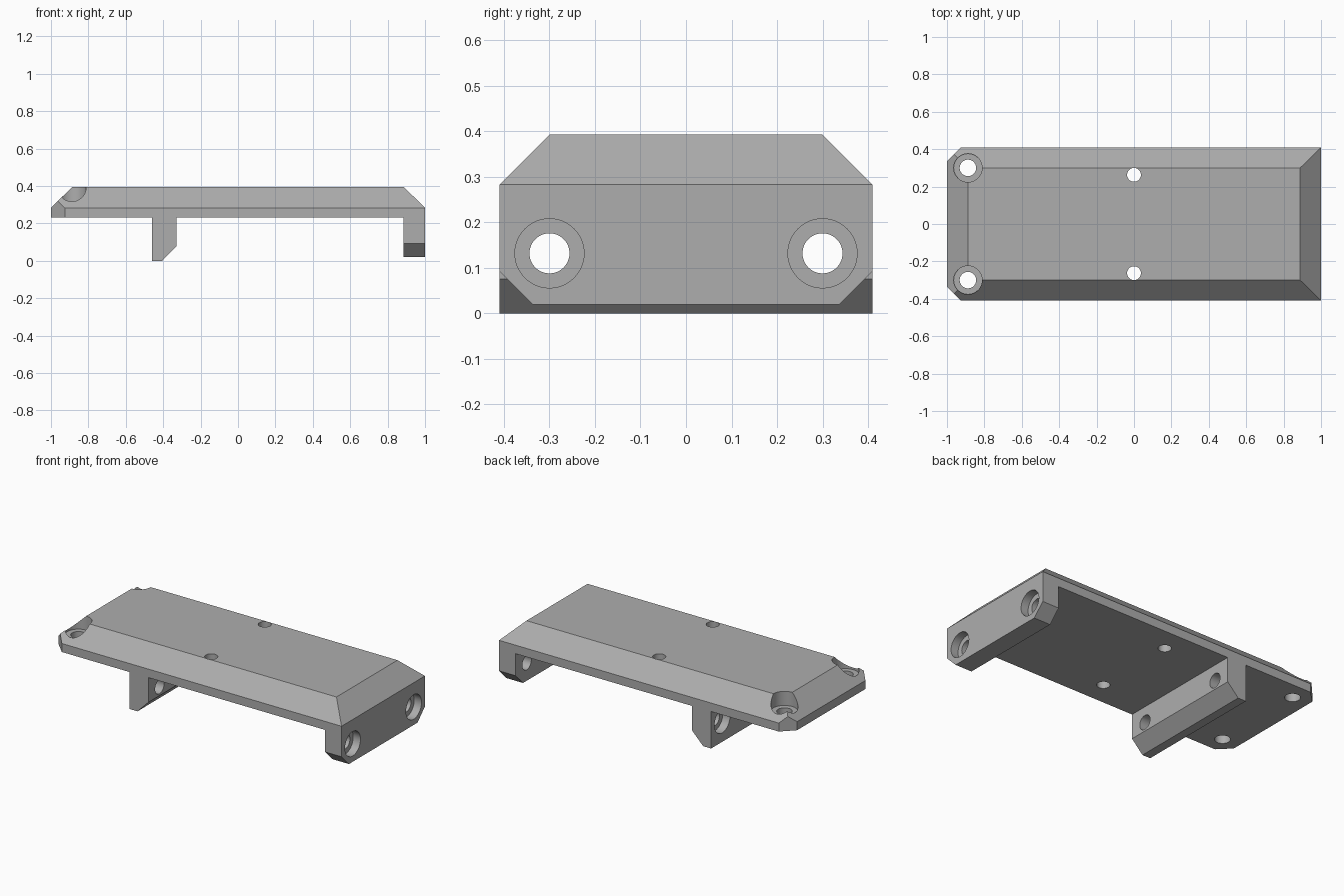
import bpy
import bmesh
from mathutils import Matrix, Vector

cube = bpy.data.objects.get("Cube")
if cube:
    bpy.data.objects.remove(cube, do_unlink=True)

grey = bpy.data.materials.new("plain grey")
grey.use_nodes = True
GREY = (0.42, 0.42, 0.42, 1)
grey.diffuse_color = GREY
grey.node_tree.nodes["Principled BSDF"].inputs["Base Color"].default_value = GREY

HALF_Y = 0.41
HOLE, BORE = 0.044, 0.076


def finish(name, bm):
    """Turn a bmesh into a named grey object."""
    bmesh.ops.recalc_face_normals(bm, faces=bm.faces[:])
    mesh = bpy.data.meshes.new(name)
    bm.to_mesh(mesh)
    bm.free()
    mesh.materials.append(grey)
    obj = bpy.data.objects.new(name, mesh)
    bpy.context.collection.objects.link(obj)
    return obj


def prism(name, outline, direction):
    """Extrude a flat outline along a direction."""
    bm = bmesh.new()
    face = bm.faces.new([bm.verts.new(p) for p in outline])
    moved = bmesh.ops.extrude_face_region(bm, geom=[face])["geom"]
    verts = [v for v in moved if isinstance(v, bmesh.types.BMVert)]
    bmesh.ops.translate(bm, verts=verts, vec=direction)
    return finish(name, bm)


def drill(target, radius, start, end):
    """Cut a round hole between two points."""
    start, end = Vector(start), Vector(end)
    axis = end - start
    bm = bmesh.new()
    turn = axis.to_track_quat('Z', 'Y').to_matrix().to_4x4()
    bmesh.ops.create_cone(bm, cap_ends=True, segments=48, radius1=radius, radius2=radius,
                          depth=axis.length,
                          matrix=Matrix.Translation((start + end) / 2) @ turn)
    cutter = finish("hole_cutter", bm)
    cutter.hide_render = True
    cutter.hide_viewport = True
    cut = target.modifiers.new("hole", 'BOOLEAN')
    cut.operation = 'DIFFERENCE'
    cut.solver = 'EXACT'
    cut.object = cutter


# Top plate: straight rim, sloped shoulders and two clipped corners
bm = bmesh.new()
rings = [[bm.verts.new((sx * x, sy * y, z))
          for sx, sy in ((-1, -1), (1, -1), (1, 1), (-1, 1))]
         for x, y, z in ((1, HALF_Y, 0.23), (1, HALF_Y, 0.283), (0.888, 0.3, 0.393))]
bm.faces.new(rings[0])
bm.faces.new(rings[-1])
for low, high in zip(rings, rings[1:]):
    for i in range(4):
        j = (i + 1) % 4
        bm.faces.new((low[i], low[j], high[j], high[i]))
for side in (-1, 1):
    cut = bmesh.ops.bisect_plane(bm, geom=bm.verts[:] + bm.edges[:] + bm.faces[:],
                                 plane_co=(-1, side * 0.336, 0), plane_no=(-1, side, 0),
                                 clear_outer=True)
    edges = [e for e in cut["geom_cut"] if isinstance(e, bmesh.types.BMEdge)]
    bmesh.ops.holes_fill(bm, edges=edges)
plate = finish("top_plate", bm)

# End leg: block with clipped lower corners
end_leg = prism("end_leg",
                [(0.886, y, z) for y, z in ((-HALF_Y, 0.23), (-HALF_Y, 0.093), (-0.337, 0.02),
                                            (0.337, 0.02), (HALF_Y, 0.093), (HALF_Y, 0.23))],
                (0.114, 0, 0))

# Middle leg: block with one sloped lower edge
middle_leg = prism("middle_leg",
                   [(x, -HALF_Y, z) for x, z in ((-0.46, 0.23), (-0.46, 0), (-0.405, 0),
                                                 (-0.33, 0.076), (-0.33, 0.23))],
                   (0, 2 * HALF_Y, 0))

# Screw holes and counterbores, mirrored front to back
for side in (-1, 1):
    y = side * 0.3
    drill(plate, 0.037, (0, side * 0.263, 0.1), (0, side * 0.263, 0.6))
    drill(plate, HOLE, (-0.888, y, 0.1), (-0.888, y, 0.6))
    drill(plate, BORE, (-0.888, y, 0.305), (-0.888, y, 0.6))
    drill(end_leg, HOLE, (0.7, y, 0.132), (1.2, y, 0.132))
    drill(end_leg, BORE, (0.95, y, 0.132), (1.2, y, 0.132))
    drill(middle_leg, HOLE, (-0.7, y, 0.132), (-0.2, y, 0.132))
    drill(middle_leg, BORE, (-0.7, y, 0.132), (-0.41, y, 0.132))

# Smooth the hole walls, keep every other edge sharp
for obj in (plate, end_leg, middle_leg):
    graph = bpy.context.evaluated_depsgraph_get()
    baked = bpy.data.meshes.new_from_object(obj.evaluated_get(graph))
    obj.modifiers.clear()
    obj.data = baked
    bpy.ops.object.select_all(action='DESELECT')
    obj.select_set(True)
    bpy.context.view_layer.objects.active = obj
    bpy.ops.object.shade_smooth_by_angle(angle=0.5)
for obj in [o for o in bpy.data.objects if o.name.startswith("hole_cutter")]:
    bpy.data.objects.remove(obj, do_unlink=True)
